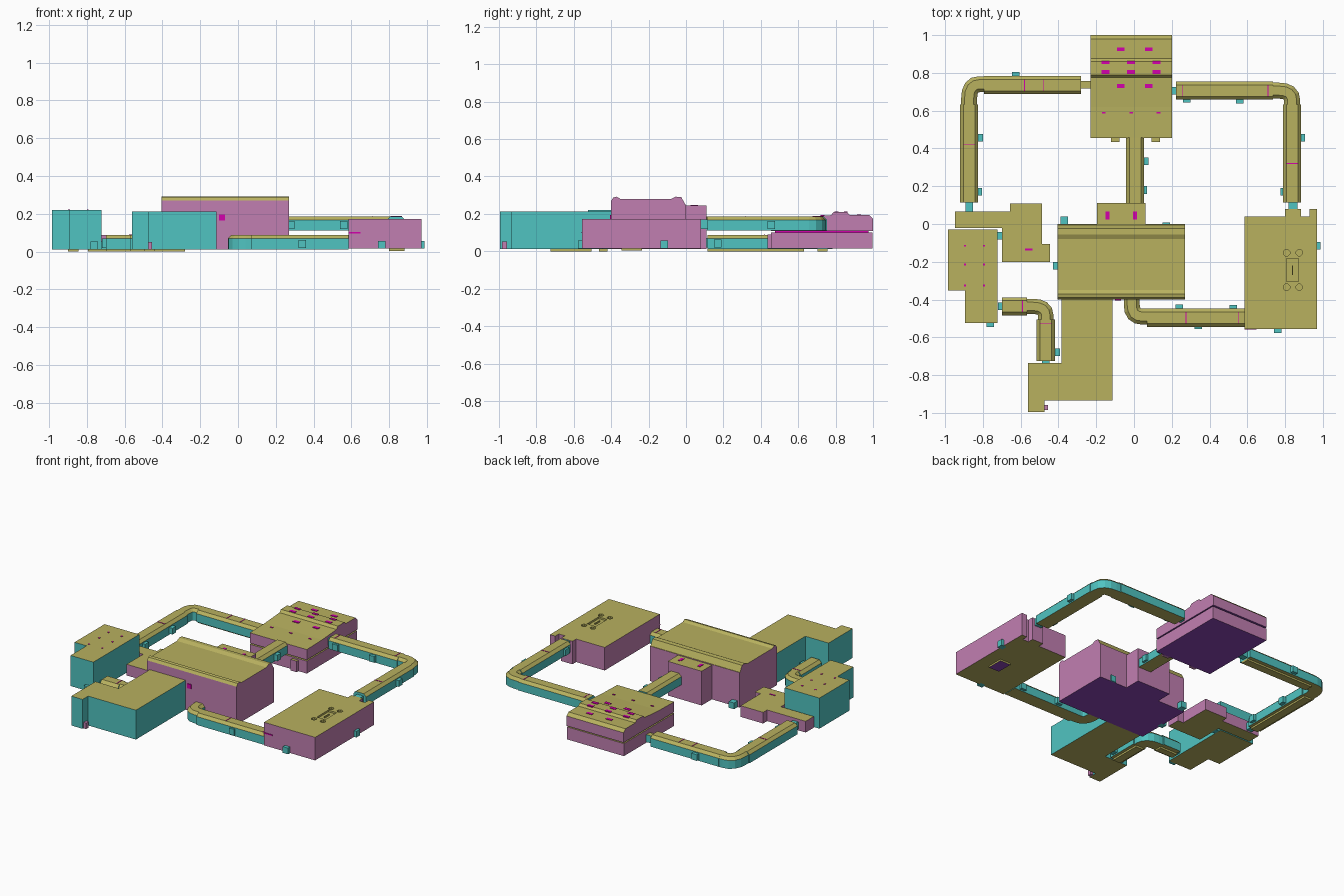
import bpy, bmesh, math
from mathutils import Vector

if "Cube" in bpy.data.objects:
    bpy.data.objects.remove(bpy.data.objects["Cube"])


def lin(c):
    c /= 255
    return c / 12.92 if c <= 0.04045 else ((c + 0.055) / 1.055) ** 2.4


# Palette: every mesh carries all slots, so indices are shared
OLIVE, TEAL, PINK, MAGENTA, VIOLET = range(5)
MATS = []
for name, rgb in (("olive", (184, 177, 95)), ("teal", (80, 196, 193)), ("pink", (193, 127, 177)),
                  ("magenta", (212, 0, 172)), ("violet", (138, 70, 182))):
    m = bpy.data.materials.new(name)
    m.diffuse_color = (*[lin(c) for c in rgb], 1)
    m.use_nodes = True
    m.node_tree.nodes["Principled BSDF"].inputs["Base Color"].default_value = m.diffuse_color
    MATS.append(m)


def finish(name, bm, side, top=OLIVE, bottom=OLIVE):
    """Colour faces by direction and make the object."""
    bmesh.ops.recalc_face_normals(bm, faces=bm.faces)
    bm.normal_update()
    for f in bm.faces:
        f.material_index = top if f.normal.z > 0.3 else bottom if f.normal.z < -0.3 else side
    me = bpy.data.meshes.new(name)
    bm.to_mesh(me)
    bm.free()
    for m in MATS:
        me.materials.append(m)
    ob = bpy.data.objects.new(name, me)
    bpy.context.collection.objects.link(ob)
    return ob


def extrude(bm, pts, vec):
    f = bm.faces.new([bm.verts.new(p) for p in pts])
    r = bmesh.ops.extrude_face_region(bm, geom=[f])
    bmesh.ops.translate(bm, vec=vec, verts=[v for v in r["geom"] if isinstance(v, bmesh.types.BMVert)])


def prism(name, outline, z0, z1, side, top=OLIVE, bottom=OLIVE):
    bm = bmesh.new()
    extrude(bm, [(x, y, z0) for x, y in outline], (0, 0, z1 - z0))
    return finish(name, bm, side, top, bottom)


def rect(x0, x1, y0, y1):
    return [(x0, y0), (x1, y0), (x1, y1), (x0, y1)]


def box(name, x0, x1, y0, y1, z0, z1, col, top=None, bottom=None):
    return prism(name, rect(x0, x1, y0, y1), z0, z1, col,
                 col if top is None else top, col if bottom is None else bottom)


def profile_x(name, prof, x0, x1, side, bottom):
    bm = bmesh.new()
    extrude(bm, [(x0, y, z) for y, z in prof], (x1 - x0, 0, 0))
    return finish(name, bm, side, OLIVE, bottom)


def tube(name, path, w, z0, z1):
    """Sweep a corridor section with chamfered roof edges along a flat path."""
    c = 0.018
    sec = [(-w, z0), (w, z0), (w, z1 - c), (w - c, z1), (c - w, z1), (-w, z1 - c)]
    P = [Vector(p) for p in path]
    bm, rings = bmesh.new(), []
    for i, p in enumerate(P):
        dirs = [(P[j + 1] - P[j]).normalized() for j in (i - 1, i) if 0 <= j < len(P) - 1]
        d = sum(dirs, Vector((0, 0))).normalized()
        s = 1 / d.dot(dirs[0])
        n = Vector((d.y, -d.x)) * s
        rings.append([bm.verts.new((p.x + n.x * o, p.y + n.y * o, z)) for o, z in sec])
    for a, b in zip(rings, rings[1:]):
        for k in range(6):
            bm.faces.new((a[k], a[(k + 1) % 6], b[(k + 1) % 6], b[k]))
    bm.faces.new(rings[0])
    bm.faces.new(rings[-1][::-1])
    return finish(name, bm, TEAL)


def bend(name, a, corner, b, w, z0, z1):
    """Quarter turn from a to b around a corner point."""
    a, c, b = Vector(a), Vector(corner), Vector(b)
    pts = [a]
    for i in range(5):
        t = i / 4
        pts.append(a.lerp(c, .3) * (1 - t) ** 2 + c * (2 * t * (1 - t)) + b.lerp(c, .3) * t * t)
    return tube(name, pts + [b], w, z0, z1)


LOW, HIGH = (0.012, 0.087), (0.112, 0.186)

# Central hall with ridged roof, and its rear porch
profile_x("central_hall", [(-.4, .012), (-.4, .27), (-.388, .288), (-.37, .292), (-.35, .28), (-.08, .28),
                           (-.055, .292), (-.025, .29), (-.004, .25), (0, .25), (0, .012)],
          -.405, .27, PINK, VIOLET)
box("rear_porch", -.195, .06, 0, .11, .012, .245, PINK, OLIVE, VIOLET)
box("hall_front_sign", -.1, -.07, -.406, -.4, .165, .195, MAGENTA)
for x in (-.14, .005):
    box("porch_skylight", x - .01, x + .01, .025, .065, .245, .248, MAGENTA)

# Two-storey rear building
box("rear_lower_storey", -.23, .2, .455, .997, .015, .1, PINK, OLIVE, VIOLET)
box("rear_storey_gap", -.215, .185, .475, .975, .1, .108, MAGENTA)
profile_x("rear_upper_storey", [(.455, .108), (.455, .178), (.62, .182), (.775, .193), (.79, .21), (.86, .21),
                                (.875, .195), (.98, .195), (1, .175), (1, .108)], -.23, .2, PINK, VIOLET)
for x in (-.1, .115):
    box("rear_door_step", x - .023, x + .023, .435, .46, .015, .09, PINK, OLIVE)


def roof_lights(xs, y, z, hx, hy):
    for x in xs:
        box("rear_roof_light", x - hx, x + hx, y - hy, y + hy, z - .006, z + .003, MAGENTA)


roof_lights((-.07, .078), .925, .195, .021, .01)
roof_lights((-.15, -.015, .12), .855, .21, .021, .009)
roof_lights((-.15, -.015, .12), .805, .21, .021, .011)
roof_lights((-.07, .078), .73, .19, .021, .011)
roof_lights((-.16, -.015, .13), .59, .182, .01, .004)

# Right building with recessed roof panel
right = prism("right_building", [(.585, -.555), (.97, -.555), (.97, .08), (.93, .08), (.93, .04), (.885, .04),
                                 (.885, .08), (.8, .08), (.8, .04), (.585, .04)], .015, .172, PINK)
bm = bmesh.new()
extrude(bm, [(x, y, .16) for x, y in rect(.808, .872, -.305, -.182)], (0, 0, .05))
for x in (.808, .875):
    for y in (-.335, -.152):
        extrude(bm, [(x + .018 * math.cos((k + .5) * math.pi / 4), y + .018 * math.sin((k + .5) * math.pi / 4), .16)
                     for k in range(8)], (0, 0, .05))
cutter = finish("roof_cutter", bm, OLIVE)
cutter.hide_render = True
mod = right.modifiers.new("recess", 'BOOLEAN')
mod.operation, mod.object, mod.solver = 'DIFFERENCE', cutter, 'EXACT'
bpy.context.view_layer.objects.active = right
bpy.ops.object.modifier_apply(modifier=mod.name)
bpy.data.objects.remove(cutter)
box("roof_panel_bar", .837, .843, -.27, -.22, .158, .17, OLIVE)
box("right_floor_hatch", .8, .88, -.345, -.235, .004, .015, OLIVE, OLIVE, VIOLET)
box("right_front_strip", .585, .648, -.559, -.555, .097, .104, MAGENTA)

# Left-hand blocks
prism("front_left_block", [(-.385, -.4), (-.385, -.735), (-.56, -.735), (-.56, -.995), (-.475, -.995),
                           (-.475, -.935), (-.115, -.935), (-.115, -.4)], .012, .212, TEAL)
box("front_block_box", -.475, -.455, -.985, -.958, .012, .052, PINK)
prism("left_block", [(-.985, -.03), (-.985, -.353), (-.895, -.353), (-.895, -.525), (-.723, -.525),
                     (-.723, -.03)], .012, .22, TEAL)
for x in (-.895, -.795):
    for y in (-.115, -.215, -.325):
        box("left_roof_dot", x - .005, x + .005, y - .005, y + .005, .22, .223, MAGENTA)
prism("left_low_building", [(-.948, .065), (-.948, -.022), (-.7, -.022), (-.7, -.2), (-.445, -.2), (-.445, -.107),
                            (-.487, -.107), (-.487, .108), (-.657, .108), (-.657, .065)], .012, .088, PINK)
box("low_roof_strip", -.578, -.538, -.139, -.131, .088, .091, MAGENTA)

# Straight corridors
for name, a, b, lv in (("rear_left_corridor", (-.795, .735), (-.28, .735), LOW),
                       ("left_corridor", (-.873, .115), (-.873, .632), LOW),
                       ("rear_right_corridor", (.222, .706), (.737, .706), HIGH),
                       ("right_corridor", (.837, .115), (.837, .632), HIGH),
                       ("central_corridor", (.006, .11), (.006, .457), HIGH),
                       ("front_corridor", (.068, -.496), (.585, -.496), LOW),
                       ("short_corridor_a", (-.7, -.436), (-.567, -.436), LOW),
                       ("short_corridor_b", (-.467, -.725), (-.467, -.505), LOW)):
    tube(name, (a, b), .048, *lv)

# Corner bends
bend("rear_left_bend", (-.873, .632), (-.873, .74), (-.795, .74), .042, *LOW)
bend("rear_right_bend", (.737, .706), (.837, .706), (.837, .632), .042, *HIGH)
bend("front_bend", (-.012, -.4), (-.012, -.49), (.068, -.49), .042, *LOW)
bend("short_bend", (-.567, -.436), (-.467, -.436), (-.467, -.505), .04, *LOW)

# Narrow links between corridors and buildings
for x0, x1, y0, y1, z, top in ((-.28, -.23, .717, .757, .02, OLIVE), (-.892, -.852, .06, .115, .02, TEAL),
                               (.2, .222, .685, .725, .12, TEAL), (.818, .865, .075, .115, .12, TEAL),
                               (-.72, -.7, -.456, -.416, .02, TEAL), (-.487, -.447, -.737, -.725, .02, TEAL)):
    box("corridor_link", x0, x1, y0, y1, z, z + .05, TEAL, top)

# Underside rails of the low corridors
for x0, x1, y0, y1 in ((-.795, -.28, .703, .757), (-.9, -.845, .115, .63), (-.7, -.567, -.465, -.42),
                       (-.495, -.44, -.725, -.505)):
    box("underside_rail", x0, x1, y0, y1, 0, .013, OLIVE)

# Small side boxes on corridors and buildings
for x, y, z in ((-.625, .785, .02), (-.82, .457, .02), (-.825, .17, .02), (.56, .658, .12), (.28, .663, .12),
                (.886, .457, .12), (.795, .17, .12), (.058, .332, .12), (.05, .18, .12), (-.37, .02, .012),
                (.17, -.012, .012), (-.41, -.22, .012), (-.715, -.062, .012), (-.413, -.68, .02),
                (.24, -.445, .02), (.34, -.535, .02), (.525, -.45, .02), (.762, -.558, .015),
                (.967, -.115, .015), (-.76, -.525, .012)):
    box("side_box", x - .02, x + .02, y - .02, y + .02, z, z + .042, TEAL)

# Thin coloured bands over the corridor roofs
for x, y, z, along_x in ((-.58, .735, .087, 1), (-.48, .735, .087, 1), (-.873, .42, .087, 0), (.255, .706, .186, 1),
                         (.71, .706, .186, 1), (.837, .32, .186, 0), (.275, -.496, .087, 1), (.555, -.496, .087, 1),
                         (-.59, -.436, .087, 1), (-.467, -.525, .087, 0)):
    hx, hy = (.002, .03) if along_x else (.03, .002)
    box("roof_band", x - hx, x + hx, y - hy, y + hy, z, z + .002, MAGENTA)
